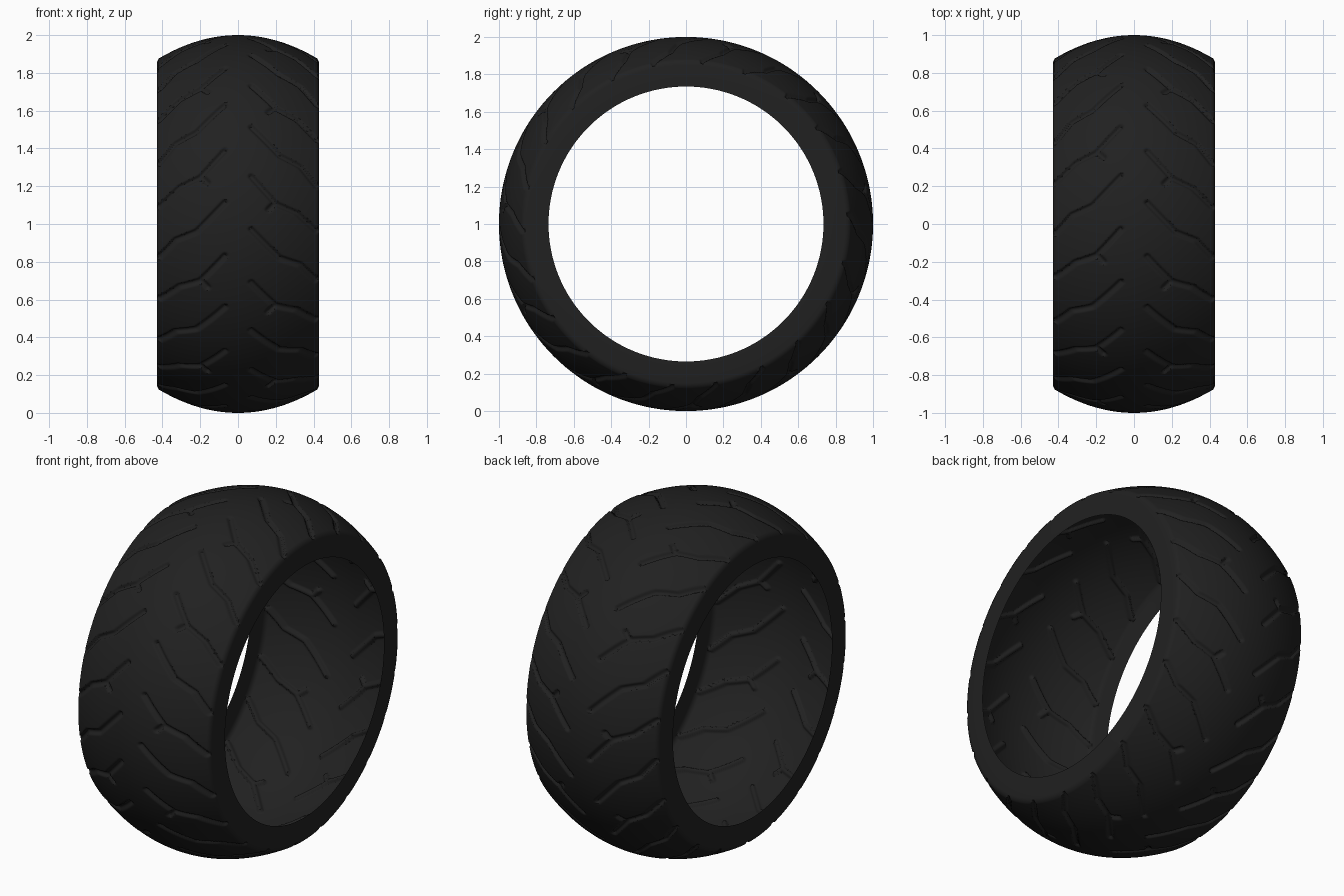
import bpy, math
from mathutils import Vector

if "Cube" in bpy.data.objects:
    bpy.data.objects.remove(bpy.data.objects["Cube"])

HALF_W = 0.43
REPEATS = 11            # pattern repeats around the tyre
STEP = 100              # columns in one repeat
ROWS = 104
PERIOD = 360 / REPEATS
DEG = math.radians(1) * 0.95   # degrees to arc length on the tread

# Groove centre lines: (distance from centre line, degrees below the groove's start)
PLAIN = [[(0.07, 0), (0.22, 9), (0.33, 11.8), (0.415, 18)]]
FORKED = [[(0.07, 0), (0.20, 8.3), (0.31, 11), (0.415, 17)],
          [(0.195, 8.0), (0.16, 10.2)]]


def segments():
    """All groove segments of one repeat, with wrapped copies."""
    out = []
    for side, paths, top in ((-1, FORKED, 23), (-1, PLAIN, 6.6),
                             (1, FORKED, 14.6), (1, PLAIN, -1.7)):
        for path in paths:
            for k in (-1, 0, 1):
                pts = [Vector((side * x, (top - a + k * PERIOD) * DEG)) for x, a in path]
                out += list(zip(pts, pts[1:]))
    return out


SEGS = segments()


def groove_depth(x, deg):
    """Depth of the tread groove at a point of the surface."""
    p = Vector((x, deg * DEG))
    best = 1.0
    for a, b in SEGS:
        d = b - a
        t = max(0, min(1, (p - a).dot(d) / d.length_squared))
        best = min(best, (p - a - d * t).length)
    t = max(0, min(1, (0.017 - best) / 0.010))
    return 0.016 * t


# Cross-section: inner rim edge, flat sidewall, rounded shoulder, crowned tread
tread = [-0.42 + 0.84 * i / ROWS for i in range(ROWS + 1)]
profile = [(-HALF_W, 0.735), (-HALF_W, 0.85), (-0.4275, 0.861)]
profile += [(x, 1 - 0.13 * (x / HALF_W) ** 2) for x in tread]
profile += [(-x, r) for x, r in reversed(profile[:3])]

cols = REPEATS * STEP
depth = [[groove_depth(x, c * PERIOD / STEP) if abs(x) <= 0.42 else 0 for x, r in profile]
         for c in range(STEP)]

# Sweep the section around the x axis
verts, faces = [], []
n = len(profile)
for c in range(cols):
    phi = 2 * math.pi * c / cols
    for j, (x, r) in enumerate(profile):
        rr = r - depth[c % STEP][j]
        verts.append((x, -rr * math.cos(phi), 1 + rr * math.sin(phi)))
for c in range(cols):
    a, b = c * n, ((c + 1) % cols) * n
    for j in range(n - 1):
        faces.append((a + j, a + j + 1, b + j + 1, b + j))

mesh = bpy.data.meshes.new("tyre")
mesh.from_pydata(verts, [], faces)
mesh.update()
tyre = bpy.data.objects.new("tyre", mesh)
bpy.context.collection.objects.link(tyre)

# Black rubber
rubber = bpy.data.materials.new("rubber")
rubber.diffuse_color = (0.015, 0.015, 0.015, 1)
rubber.use_nodes = True
rubber.node_tree.nodes["Principled BSDF"].inputs["Base Color"].default_value = rubber.diffuse_color
mesh.materials.append(rubber)

bpy.context.view_layer.objects.active = tyre
tyre.select_set(True)
bpy.ops.object.shade_smooth_by_angle(angle=math.radians(35))
